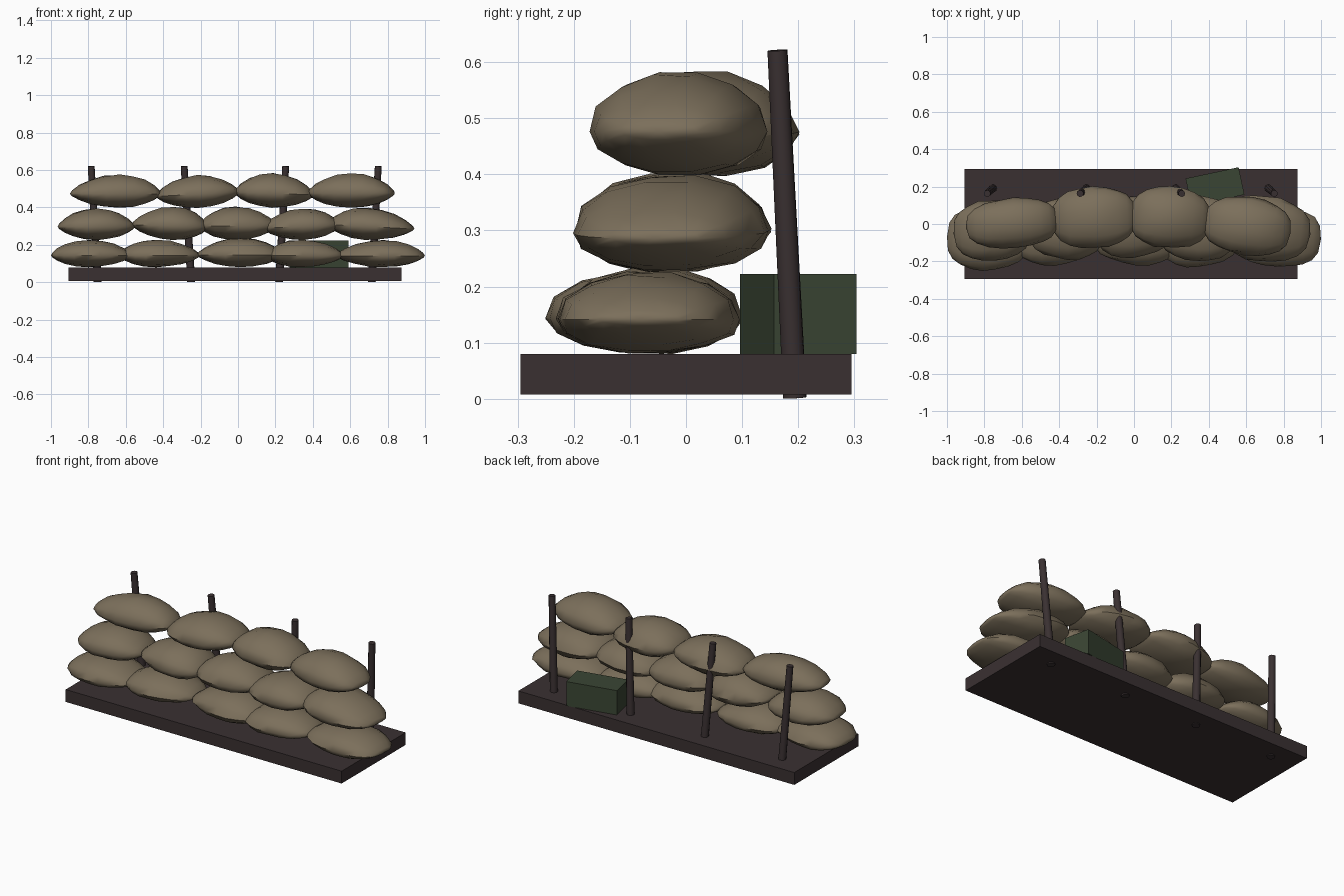
import bpy, bmesh, math, random
from mathutils import Matrix, Vector

random.seed(4)
cube = bpy.data.objects.get("Cube")
if cube:
    bpy.data.objects.remove(cube, do_unlink=True)


def material(name, rgb):
    m = bpy.data.materials.new(name)
    m.use_nodes = True
    m.diffuse_color = (*rgb, 1)
    bsdf = m.node_tree.nodes["Principled BSDF"]
    bsdf.inputs["Base Color"].default_value = (*rgb, 1)
    bsdf.inputs["Roughness"].default_value = 0.9
    return m


BURLAP = material("burlap tan", (0.20, 0.16, 0.105))
WOOD = material("dark wood", (0.042, 0.030, 0.031))
GREEN = material("crate green", (0.042, 0.060, 0.034))


def finish(bm, name, mat, smooth=None):
    bmesh.ops.recalc_face_normals(bm, faces=bm.faces)
    mesh = bpy.data.meshes.new(name)
    bm.to_mesh(mesh)
    bm.free()
    mesh.materials.append(mat)
    ob = bpy.data.objects.new(name, mesh)
    bpy.context.collection.objects.link(ob)
    if smooth:
        bpy.ops.object.select_all(action="DESELECT")
        ob.select_set(True)
        bpy.context.view_layer.objects.active = ob
        bpy.ops.object.shade_smooth_by_angle(angle=math.radians(smooth))
    return ob


def box(name, center, size, mat, yaw=0):
    bm = bmesh.new()
    bmesh.ops.create_cube(bm, size=1, matrix=Matrix.Translation(center)
                          @ Matrix.Rotation(math.radians(yaw), 4, "Z")
                          @ Matrix.Diagonal((*size, 1)))
    return finish(bm, name, mat)


def post(name, bottom, top, radius):
    bottom, top = Vector(bottom), Vector(top)
    axis = top - bottom
    bm = bmesh.new()
    bmesh.ops.create_cone(bm, cap_ends=True, segments=10, radius1=radius,
                          radius2=radius * 0.85, depth=axis.length,
                          matrix=Matrix.Translation((bottom + top) / 2)
                          @ axis.to_track_quat("Z", "Y").to_matrix().to_4x4())
    return finish(bm, name, WOOD, 40)


def sandbag(name, x0, x1, y0, y1, z0, z1, yaw, tilt):
    """Pillow with thin ends, blunt in plan, with its seam below the middle."""
    bm = bmesh.new()
    bmesh.ops.create_uvsphere(bm, u_segments=14, v_segments=10, radius=1,
                              matrix=Matrix.Rotation(math.pi / 2, 4, "Y"))
    length, width, height = (x1 - x0) / 2, (y1 - y0) / 2, z1 - z0
    skew = random.uniform(-0.12, 0.12)
    for v in bm.verts:
        x, y, z = v.co
        r = max(math.hypot(y, z), 0.001)
        lift = height * (0.58 if z > 0 else 0.42)
        wob = random.uniform(0.96, 1.03)
        v.co = ((x + skew * (1 - x * x)) * length,
                y * r ** -0.3 * width * wob,
                z * r ** 0.45 * lift * wob)
    place = (Matrix.Translation(((x0 + x1) / 2, (y0 + y1) / 2, z0 + height * 0.42))
             @ Matrix.Rotation(math.radians(yaw), 4, "Z")
             @ Matrix.Rotation(math.radians(-tilt), 4, "Y"))
    bm.transform(place)
    return finish(bm, name, BURLAP, 50)


# Plank base
box("base_board", (-0.015, 0, 0.044), (1.78, 0.59, 0.072), WOOD)

# Leaning support posts behind the wall
for i, (xb, xt) in enumerate([(-0.75, -0.785), (-0.25, -0.288),
                              (0.22, 0.255), (0.715, 0.75)]):
    post(f"support_post_{i + 1}", (xb, 0.194, 0.002), (xt, 0.163, 0.621), 0.0215)

# Crate standing behind the bags
box("supply_crate", (0.433, 0.2, 0.151), (0.29, 0.15, 0.142), GREEN, 12)
bpy.data.objects["supply_crate"].data.transform(
    Matrix.Translation((0, 0, 0)))

# Sandbag rows: x range, y range, yaw, tilt for every bag
ROWS = {
    "lower": (0.08, 0.238, [(-1, -0.56, -0.25, 0.09, -3, 0), (-0.64, -0.2, -0.22, 0.1, 4, 0),
                            (-0.22, 0.24, -0.22, 0.1, -4, 0), (0.14, 0.57, -0.23, 0.09, 3, 0),
                            (0.52, 1, -0.23, 0.1, -4, 0)]),
    "middle": (0.225, 0.408, [(-0.965, -0.55, -0.2, 0.13, 5, 0), (-0.57, -0.16, -0.19, 0.14, -3, -2),
                              (-0.21, 0.21, -0.18, 0.15, 3, 0), (0.13, 0.55, -0.2, 0.15, -2, 2),
                              (0.48, 0.945, -0.205, 0.15, -7, -3)]),
    "upper": (0.397, 0.582, [(-0.9, -0.41, -0.13, 0.14, 5, 0), (-0.44, 0.01, -0.13, 0.2, 3, 3),
                             (-0.02, 0.41, -0.13, 0.2, -4, -2), (0.37, 0.84, -0.17, 0.145, -9, 0)]),
}
for row, (z0, z1, bags) in ROWS.items():
    for i, (x0, x1, y0, y1, yaw, tilt) in enumerate(bags):
        sandbag(f"{row}_sandbag_{i + 1}", x0, x1, y0, y1,
                z0, z1 + random.uniform(-0.012, 0.004), yaw, tilt)
